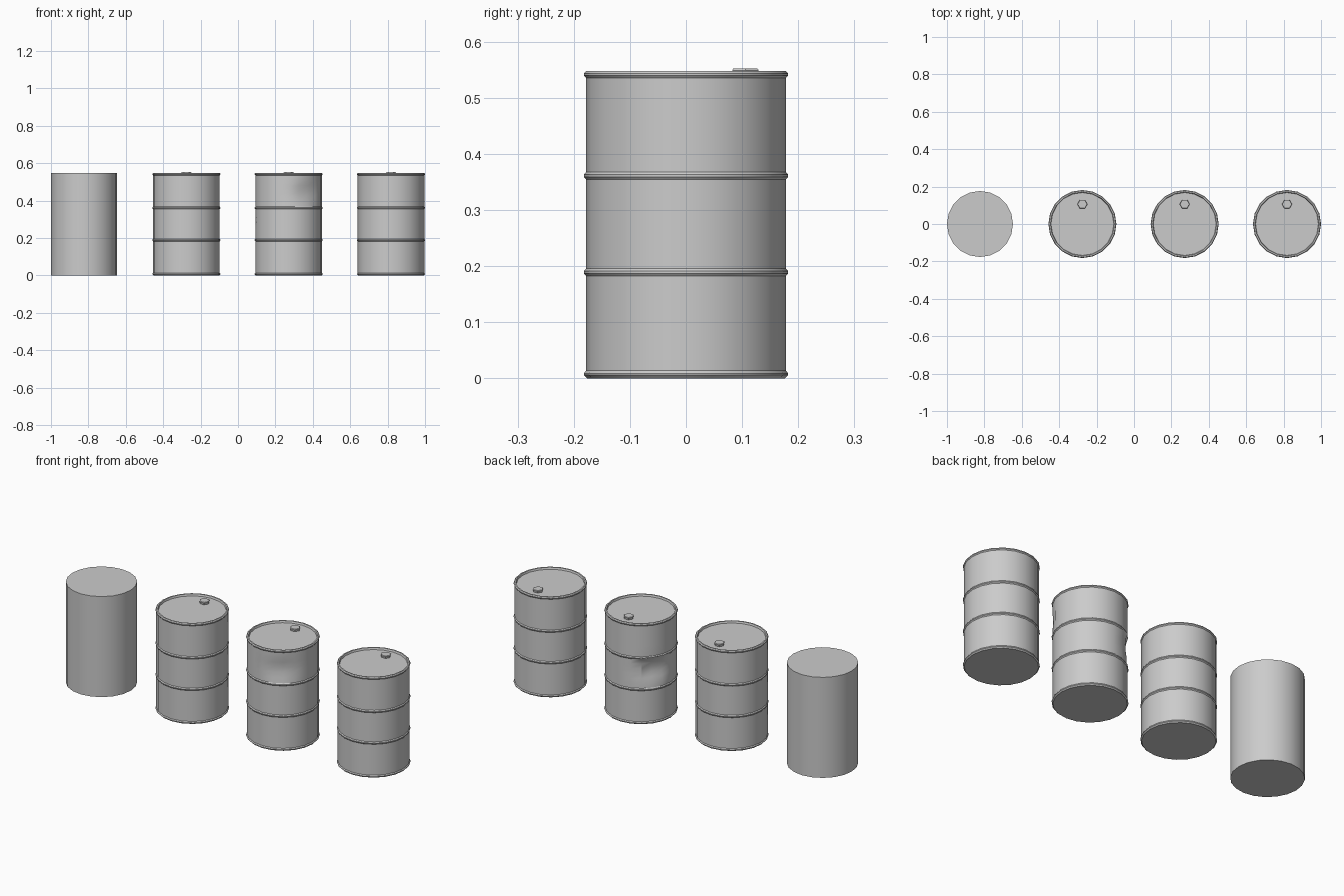
import bpy, bmesh, math
from mathutils import Vector

SIDES = 20
HEIGHT = 0.548
BODY_R, RIB_R = 0.178, 0.182

cube = bpy.data.objects.get("Cube")
if cube:
    bpy.data.objects.remove(cube, do_unlink=True)

# Single bare metal colour
steel = bpy.data.materials.new("grey_steel")
steel.use_nodes = True
grey = (0.6, 0.6, 0.6, 1)
steel.diffuse_color = grey
steel.node_tree.nodes["Principled BSDF"].inputs["Base Color"].default_value = grey


def lathe(name, profile, sides, location, shape=None):
    """Spin a bottom-to-top (radius, z) profile and close both ends."""
    bm = bmesh.new()
    rings = []
    for r, z in profile:
        ring = []
        for i in range(sides):
            a = math.tau * i / sides
            radius = r - (shape(a, z) if shape else 0)
            ring.append(bm.verts.new((radius * math.cos(a), radius * math.sin(a), z)))
        rings.append(ring)
    for low, high in zip(rings, rings[1:]):
        for i in range(sides):
            j = (i + 1) % sides
            bm.faces.new((low[i], low[j], high[j], high[i]))
    bm.faces.new(rings[0][::-1])
    bm.faces.new(rings[-1])
    mesh = bpy.data.meshes.new(name)
    bm.to_mesh(mesh)
    bm.free()
    mesh.materials.append(steel)
    obj = bpy.data.objects.new(name, mesh)
    obj.location = location
    bpy.context.collection.objects.link(obj)
    bpy.ops.object.select_all(action="DESELECT")
    obj.select_set(True)
    bpy.context.view_layer.objects.active = obj
    bpy.ops.object.shade_smooth_by_angle(angle=math.radians(30))
    return obj


def rib(z):
    """Raised hoop around the wall."""
    return [(BODY_R, z - 0.007), (RIB_R, z - 0.002),
            (RIB_R, z + 0.002), (BODY_R, z + 0.007)]


def wall(low, high, rows):
    """Extra rings between two hoops, for the dented wall."""
    return [(BODY_R, low + (high - low) * i / rows) for i in range(1, rows)]


def drum_profile(rows):
    profile = [(0.176, 0), (RIB_R, 0.006), (RIB_R, 0.009), (BODY_R, 0.014)]
    profile += wall(0.014, 0.182, rows) + rib(0.189)
    profile += wall(0.196, 0.354, rows) + rib(0.361)
    profile += wall(0.368, 0.535, rows)
    # Top rim and recessed lid
    profile += [(BODY_R, 0.535), (RIB_R, 0.540), (RIB_R, 0.543),
                (0.178, HEIGHT), (0.171, HEIGHT), (0.168, 0.538)]
    return profile


# Dents: direction in degrees, height, reach, depth
DENTS = [(-58, 0.44, 0.09, 0.016), (146, 0.29, 0.09, 0.026)]


def dent_depth(angle, z):
    total = 0
    for degrees, height, reach, depth in DENTS:
        turn = (angle - math.radians(degrees) + math.pi) % math.tau - math.pi
        d = Vector((turn * BODY_R, z - height)).length / reach
        if d < 1:
            total += depth * (1 - d * d) ** 2
    return total


# Plain barrel
lathe("plain_barrel", [(0.1765, 0), (0.1765, HEIGHT)], SIDES, (-0.8235, 0, 0))

# Ribbed drums, the middle one dented
for label, x, dented in (("left_inner", -0.276, False),
                         ("dented", 0.271, True),
                         ("end", 0.818, False)):
    lathe(label + "_drum", drum_profile(6 if dented else 1), SIDES, (x, 0, 0),
          dent_depth if dented else None)
    # Hexagonal filler cap
    lathe(label + "_filler_cap", [(0.024, 0.536), (0.027, 0.549), (0.025, 0.552)],
          6, (x, 0.106, 0))
